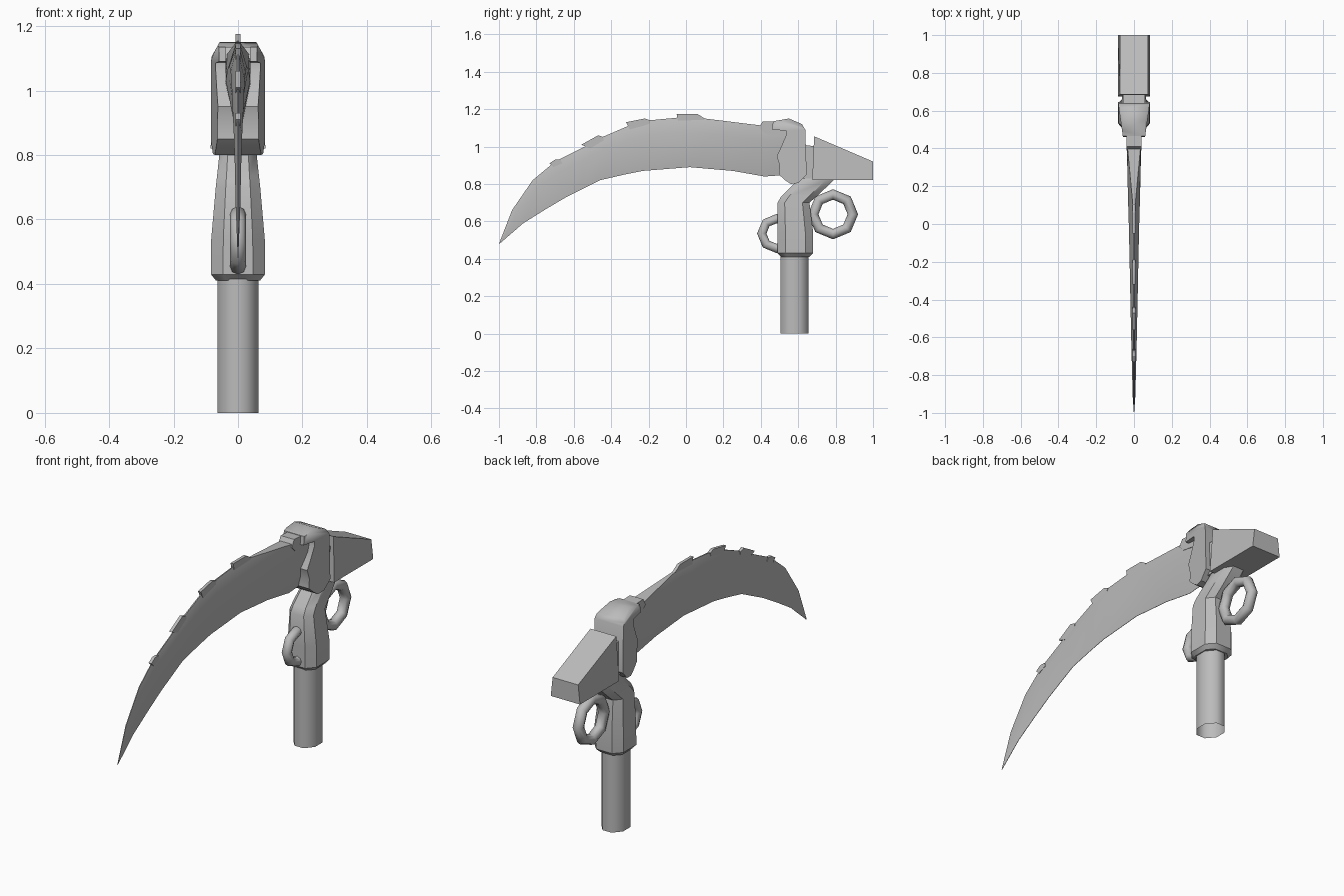
import bpy, bmesh, math
from mathutils import Vector

cube = bpy.data.objects.get("Cube")
if cube:
    bpy.data.objects.remove(cube, do_unlink=True)

steel = bpy.data.materials.new("grey steel")
steel.use_nodes = True
GREY = (0.5, 0.5, 0.5, 1)
steel.diffuse_color = GREY
steel.node_tree.nodes["Principled BSDF"].inputs["Base Color"].default_value = GREY


def finish(name, bm, angle):
    bmesh.ops.recalc_face_normals(bm, faces=bm.faces[:])
    mesh = bpy.data.meshes.new(name)
    bm.to_mesh(mesh)
    bm.free()
    mesh.materials.append(steel)
    obj = bpy.data.objects.new(name, mesh)
    bpy.context.collection.objects.link(obj)
    bpy.ops.object.select_all(action="DESELECT")
    obj.select_set(True)
    bpy.context.view_layer.objects.active = obj
    bpy.ops.object.shade_smooth_by_angle(angle=math.radians(angle))
    return obj


def loft(name, rings, angle=30, caps=(True, True)):
    """Bridge equal closed rings of points, in order."""
    bm = bmesh.new()
    rows = [[bm.verts.new(p) for p in ring] for ring in rings]
    n = len(rows[0])
    for a, b in zip(rows, rows[1:]):
        for i in range(n):
            j = (i + 1) % n
            bm.faces.new((a[i], a[j], b[j], b[i]))
    for row, cap in zip((rows[0], rows[-1]), caps):
        if cap:
            bm.faces.new(row)
    bmesh.ops.remove_doubles(bm, verts=bm.verts[:], dist=0.0001)
    return finish(name, bm, angle)


def plate(name, profile, width):
    """Side profile (y, z) given a symmetric half width along y."""
    return loft(name, [[(s * width(y), y, z) for y, z in profile] for s in (-1, 1)])


def octagon(z, y0, y1, w, cut_x, cut_y):
    """Eight-sided section with cut corners."""
    a, c = w - cut_x, cut_y
    return [(-a, y0, z), (a, y0, z), (w, y0 + c, z), (w, y1 - c, z),
            (a, y1, z), (-a, y1, z), (-w, y1 - c, z), (-w, y0 + c, z)]


def ring(name, y, z, major, minor):
    """Eight-segment ring standing in the side plane."""
    loops = []
    for i in range(9):
        a = math.tau * i / 8
        loop = []
        for j in range(8):
            b = math.tau * j / 8
            r = major + minor * math.cos(b)
            loop.append((minor * math.sin(b), y + r * math.cos(a), z + r * math.sin(a)))
        loops.append(loop)
    return loft(name, loops, 50, (False, False))


# Blade: spine point, edge point, half width of spine and of body
stations = [
    ((.56, 1.10), (.56, .85), .036, .040),
    ((.40, 1.113), (.42, .84), .034, .038),
    ((.10, 1.15), (.25, .87), .006, .032),
    ((-.04, 1.155), (.02, .89), .003, .027),
    ((-.20, 1.14), (-.23, .87), .003, .023),
    ((-.31, 1.11), (-.33, .85), .003, .021),
    ((-.45, 1.05), (-.46, .82), .003, .018),
    ((-.56, .99), (-.55, .775), .002, .016),
    ((-.70, .92), (-.64, .73), .002, .013),
    ((-.82, .82), (-.75, .665), .002, .010),
    ((-.93, .66), (-.87, .59), .002, .007),
    ((-1.0, .48), (-.995, .482), .001, .001),
]
sections = []
for top, edge, tw, bw in stations:
    t, e = Vector(top), Vector(edge)
    m = t.lerp(e, .3)
    sections.append([(-tw, *t), (tw, *t), (bw, *m), (.001, *e), (-.001, *e), (-bw, *m)])
loft("blade", sections, 25)

# Barbs along the spine
barbs = [
    [(-.05, 1.175), (.06, 1.175), (.10, 1.15), (.08, 1.12), (-.04, 1.12)],
    [(-.32, 1.13), (-.22, 1.15), (-.19, 1.14), (-.20, 1.10), (-.30, 1.09)],
    [(-.56, 1.01), (-.47, 1.06), (-.44, 1.05), (-.44, 1.02), (-.51, .99)],
    [(-.73, .91), (-.70, .93), (-.67, .93), (-.66, .91), (-.71, .89)],
]
for i, barb in enumerate(barbs):
    plate(f"spine_barb_{i + 1}", barb, lambda y: .008)

# Cap where the blade meets the collar
plate("blade_cap", [(.39, 1.10), (.41, 1.135), (.53, 1.13), (.53, 1.05), (.42, 1.07)],
      lambda y: .039)

# Collar with jagged front edge, flaring to the rear, top edges chamfered
collar = plate("collar", [
    (.465, 1.135), (.55, 1.15), (.62, 1.12), (.638, 1.09), (.645, .85), (.60, .805),
    (.56, .80), (.53, .82), (.497, .85), (.50, .90), (.485, .95), (.505, .99),
    (.535, 1.06), (.535, 1.085), (.46, 1.09)], lambda y: .06 + (y - .47) * .14)
bm = bmesh.new()
bm.from_mesh(collar.data)
for s in (-1, 1):
    cut = bmesh.ops.bisect_plane(
        bm, geom=bm.verts[:] + bm.edges[:] + bm.faces[:],
        plane_co=(s * .06, 0, 1.145), plane_no=(s * .045, 0, .025), clear_outer=True)
    edges = [e for e in cut["geom_cut"] if isinstance(e, bmesh.types.BMEdge)]
    bmesh.ops.holes_fill(bm, edges=edges)
bm.to_mesh(collar.data)
bm.free()

# Link and tapered hammer behind the collar
plate("hammer_link", [(.62, 1.01), (.70, 1.00), (.70, .83), (.62, .83)], lambda y: .058)
loft("hammer", [
    [(-b, y0, .82), (b, y0, .82), (t, y1, z), (-t, y1, z)]
    for y0, y1, z, b, t in ((.675, .685, 1.055, .085, .075), (1.0, 1.0, .92, .085, .074))])

# Leaning neck
loft("neck", [octagon(z, y0, y1, w, w * .45, (y1 - y0) * .22) for z, y0, y1, w in (
    (.41, .51, .66, .068), (.43, .49, .68, .084), (.54, .49, .68, .083),
    (.70, .49, .66, .069), (.735, .51, .70, .065), (.82, .595, .79, .056),
    (.86, .63, .80, .05))], 35)

# Open-ended handle
loft("handle", [octagon(z, .505, .655, .063, .037, .044) for z in (0, .42)], 50,
     (False, True))

# Rings on the neck
ring("rear_ring", .786, .638, .106, .028)
ring("front_ring", .485, .535, .08, .025)
